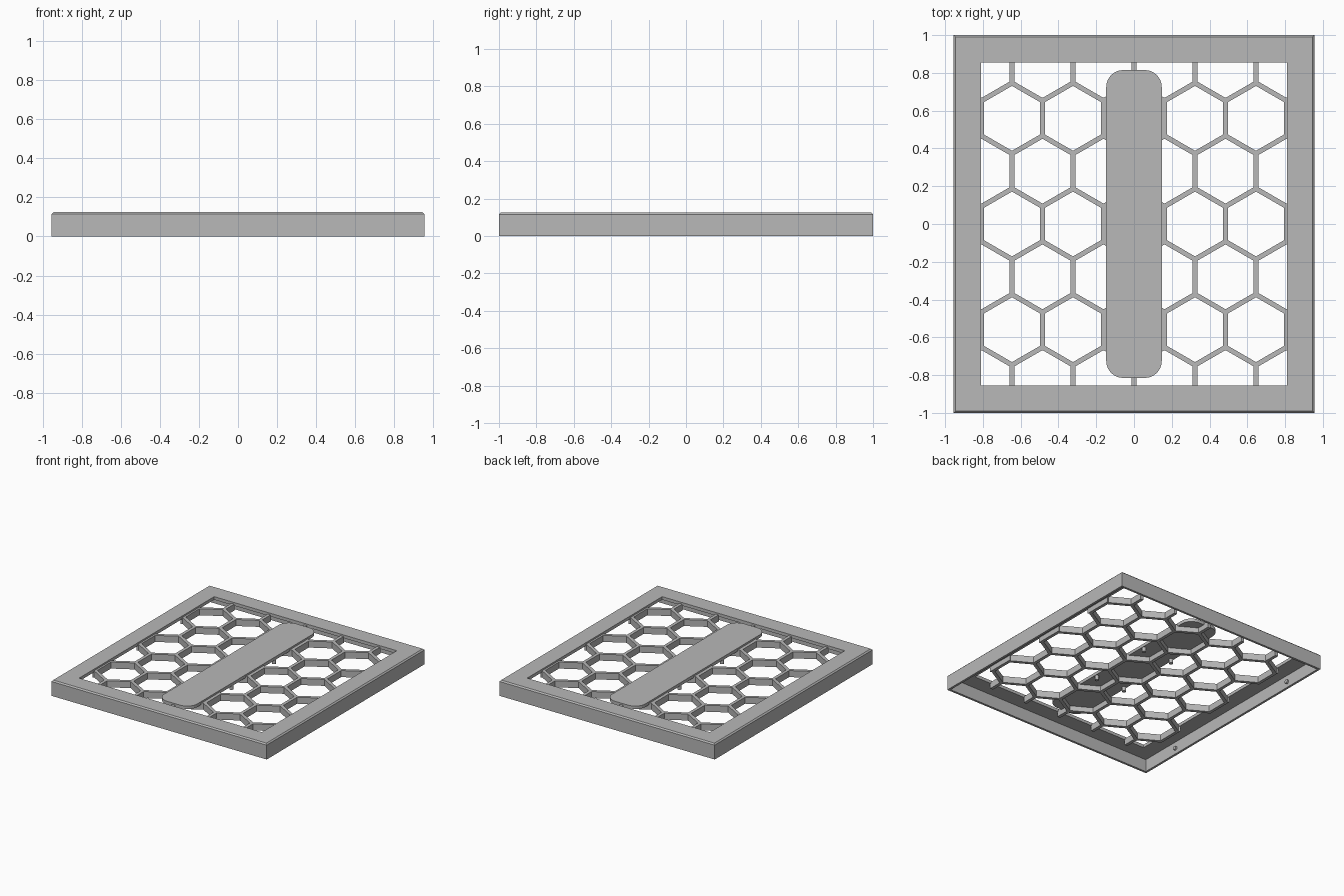
import bpy, bmesh, math
from mathutils import Vector, Matrix

cube = bpy.data.objects.get("Cube")
if cube:
    bpy.data.objects.remove(cube, do_unlink=True)

grey = bpy.data.materials.new("matte_grey")
grey.use_nodes = True
COLOUR = (0.48, 0.48, 0.48, 1)
grey.diffuse_color = COLOUR
grey.node_tree.nodes["Principled BSDF"].inputs["Base Color"].default_value = COLOUR

TOP, UNDER = 0.125, 0.1


def finish(bm, name):
    bmesh.ops.recalc_face_normals(bm, faces=bm.faces)
    mesh = bpy.data.meshes.new(name)
    bm.to_mesh(mesh)
    bm.free()
    mesh.materials.append(grey)
    obj = bpy.data.objects.new(name, mesh)
    bpy.context.collection.objects.link(obj)
    return obj


def bridge(bm, a, b):
    n = len(a)
    for i in range(n):
        j = (i + 1) % n
        bm.faces.new((a[i], a[j], b[j], b[i]))


# Cover frame: wall and top rim swept as a closed profile around a rectangle
bm = bmesh.new()
profile = [(0.955, 1, 0), (0.955, 1, TOP - 0.01), (0.945, 0.99, TOP),
           (0.81, 0.855, TOP), (0.81, 0.855, UNDER),
           (0.937, 0.982, UNDER), (0.937, 0.982, 0)]
corners = [(-1, -1), (1, -1), (1, 1), (-1, 1)]
rings = [[bm.verts.new((sx * x, sy * y, z)) for sx, sy in corners]
         for x, y, z in profile]
for i, ring in enumerate(rings):
    bridge(bm, ring, rings[(i + 1) % len(rings)])
finish(bm, "cover_frame")

# Honeycomb grille: tiled hexagonal rings trimmed to the opening
PITCH, BAR = 0.323, 0.026
LOW, HIGH = 0.06, 0.112
bm = bmesh.new()


def hexagon(cx, cy, flat, z):
    r = flat / math.sqrt(3)
    return [bm.verts.new((cx + r * math.cos(a), cy + r * math.sin(a), z))
            for a in (math.radians(30 + 60 * i) for i in range(6))]


for row in range(-4, 5):
    for col in range(-4, 5):
        cx = (col + 0.5 * (row % 2)) * PITCH
        cy = row * PITCH * math.sqrt(3) / 2
        hole_top = hexagon(cx, cy, PITCH - BAR, HIGH)
        hole_low = hexagon(cx, cy, PITCH - BAR, LOW)
        bridge(bm, hexagon(cx, cy, PITCH, HIGH), hole_top)
        bridge(bm, hole_top, hole_low)
        bridge(bm, hole_low, hexagon(cx, cy, PITCH, LOW))
bmesh.ops.remove_doubles(bm, verts=bm.verts, dist=0.001)
for normal, reach in (((1, 0, 0), 0.819), ((0, 1, 0), 0.862)):
    for side in (-1, 1):
        n = Vector(normal) * side
        cut = bmesh.ops.bisect_plane(
            bm, geom=bm.verts[:] + bm.edges[:] + bm.faces[:], dist=0.0001,
            plane_co=n * reach, plane_no=n, clear_outer=True)
        edges = [e for e in cut["geom_cut"]
                 if isinstance(e, bmesh.types.BMEdge) and e.is_boundary]
        bmesh.ops.holes_fill(bm, edges=edges, sides=0)
finish(bm, "honeycomb_grille")

# Rounded central plate
bm = bmesh.new()
bmesh.ops.create_cube(bm, size=1, matrix=Matrix.Translation((0, 0, (TOP + UNDER) / 2))
                      @ Matrix.Diagonal((0.294, 1.63, TOP - UNDER, 1)))
upright = [e for e in bm.edges if abs(e.verts[0].co.z - e.verts[1].co.z) > 0.01]
bmesh.ops.bevel(bm, geom=upright, offset=0.09, segments=8, profile=0.5, affect='EDGES')
finish(bm, "central_plate")


def cylinder(name, radius, depth, matrix):
    bm = bmesh.new()
    bmesh.ops.create_cone(bm, cap_ends=True, segments=16, radius1=radius,
                          radius2=radius, depth=depth, matrix=matrix)
    finish(bm, name)


# Small pegs under the plate and snap bumps inside the side walls
for sx, x_name in ((-1, "right"), (1, "left")):
    for sy, y_name in ((-1, "front"), (1, "back")):
        cylinder(f"plate_peg_{y_name}_{x_name}", 0.015, 0.04,
                 Matrix.Translation((sx * 0.13, sy * 0.27, 0.085)))
        cylinder(f"snap_bump_{y_name}_{x_name}", 0.016, 0.02,
                 Matrix.Translation((sx * 0.933, sy * 0.64, 0.045))
                 @ Matrix.Rotation(math.pi / 2, 4, 'Y'))
